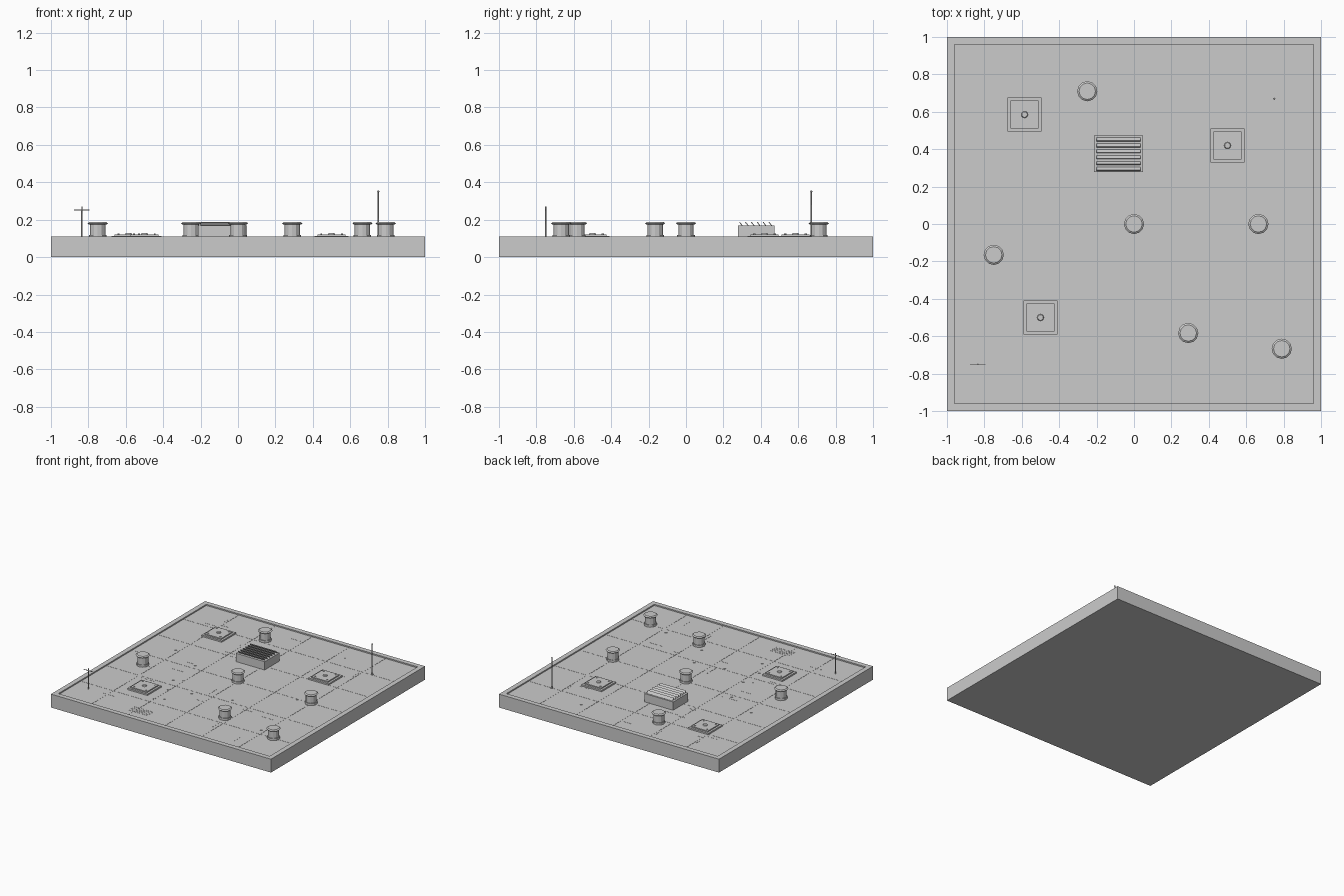
import bpy, bmesh, math, random
from mathutils import Matrix, Vector

if "Cube" in bpy.data.objects:
    bpy.data.objects.remove(bpy.data.objects["Cube"])

random.seed(4)
mat = bpy.data.materials.new("light_grey")
mat.diffuse_color = (0.6, 0.6, 0.6, 1)
mat.use_nodes = True
mat.node_tree.nodes["Principled BSDF"].inputs["Base Color"].default_value = mat.diffuse_color
FLOOR, RIM = 0.1, 0.11


def finish(name, bm):
    me = bpy.data.meshes.new(name)
    bm.to_mesh(me)
    bm.free()
    me.materials.append(mat)
    ob = bpy.data.objects.new(name, me)
    bpy.context.collection.objects.link(ob)
    return ob


def box(bm, x, y, z0, sx, sy, h, rot=None):
    """Box centred on x, y and standing on z0."""
    m = Matrix.Translation((x, y, z0 + h / 2))
    if rot:
        m = m @ rot
    bmesh.ops.create_cube(bm, size=1, matrix=m @ Matrix.Diagonal((sx, sy, h, 1)))


def cone(bm, x, y, z0, z1, r0, r1, n=12):
    bmesh.ops.create_cone(bm, cap_ends=True, segments=n, radius1=r0, radius2=r1,
                          depth=z1 - z0, matrix=Matrix.Translation((x, y, (z0 + z1) / 2)))


# roof slab
bm = bmesh.new()
box(bm, 0, 0, 0, 2, 2, FLOOR)
finish("roof_slab", bm)

# raised rim: long strips front and back, short strips between
bm = bmesh.new()
for s in (-1, 1):
    box(bm, 0, s * 0.98, FLOOR, 2, 0.04, RIM - FLOOR)
    box(bm, s * 0.98, 0, FLOOR, 0.04, 1.92, RIM - FLOOR)
finish("roof_rim", bm)

# panel seams
bm = bmesh.new()
for i in range(-2, 3):
    box(bm, i / 3, 0, FLOOR, 0.006, 1.92, 0.0012)
    box(bm, 0, i / 3, FLOOR, 1.92, 0.006, 0.001)
finish("panel_seams", bm)

# scattered thin strips and one striped patch on the floor
bm = bmesh.new()
for i in range(36):
    rot = Matrix.Rotation(random.choice((0, 0.5, 1.57)), 4, 'Z')
    box(bm, random.uniform(-0.85, 0.85), random.uniform(-0.85, 0.85), FLOOR,
        random.uniform(0.05, 0.12), 0.004, 0.001, rot)
for i in range(6):
    box(bm, -0.29, -0.88 + i * 0.015, FLOOR, 0.17, 0.005, 0.001)
finish("floor_strips", bm)

# mushroom vents
vents = [(-0.25, 0.71), (0, 0), (0.665, 0), (-0.75, -0.165), (0.29, -0.583), (0.79, -0.667)]
for i, (x, y) in enumerate(vents):
    bm = bmesh.new()
    cone(bm, x, y, FLOOR, 0.117, 0.047, 0.047)
    cone(bm, x, y, 0.117, 0.176, 0.041, 0.041)
    cone(bm, x, y, 0.174, 0.181, 0.047, 0.054)
    cone(bm, x, y, 0.181, 0.188, 0.054, 0.044)
    finish(f"vent_{i + 1}", bm)

# square hatches with a round handle and corner bolts
for i, (x, y) in enumerate([(-0.585, 0.585), (0.5, 0.42), (-0.5, -0.5)]):
    bm = bmesh.new()
    box(bm, x, y, FLOOR, 0.183, 0.183, 0.012)
    box(bm, x, y, 0.112, 0.15, 0.15, 0.009)
    cone(bm, x, y, 0.121, 0.128, 0.018, 0.015)
    for sx in (-1, 1):
        for sy in (-1, 1):
            cone(bm, x + sx * 0.055, y + sy * 0.055, 0.121, 0.125, 0.006, 0.006, 6)
    finish(f"hatch_{i + 1}", bm)

# cooling unit with slanted slats
bm = bmesh.new()
box(bm, -0.083, 0.375, FLOOR, 0.262, 0.195, 0.068)
finish("cooling_unit", bm)
bm = bmesh.new()
tilt = Matrix.Rotation(math.radians(38), 4, 'X')
for i in range(6):
    box(bm, -0.083, 0.294 + i * 0.0315, 0.164, 0.235, 0.005, 0.026, tilt)
finish("cooling_slats", bm)

# tall mast with a ball tip
bm = bmesh.new()
cone(bm, 0.75, 0.67, FLOOR, 0.35, 0.004, 0.003, 8)
cone(bm, 0.75, 0.67, FLOOR, 0.108, 0.01, 0.01, 8)
bmesh.ops.create_uvsphere(bm, u_segments=8, v_segments=6, radius=0.006,
                          matrix=Matrix.Translation((0.75, 0.67, 0.35)))
finish("tall_mast", bm)

# short mast with a crossbar
bm = bmesh.new()
cone(bm, -0.835, -0.75, FLOOR, 0.27, 0.004, 0.003, 8)
box(bm, -0.835, -0.75, 0.25, 0.083, 0.004, 0.004)
finish("short_mast", bm)
